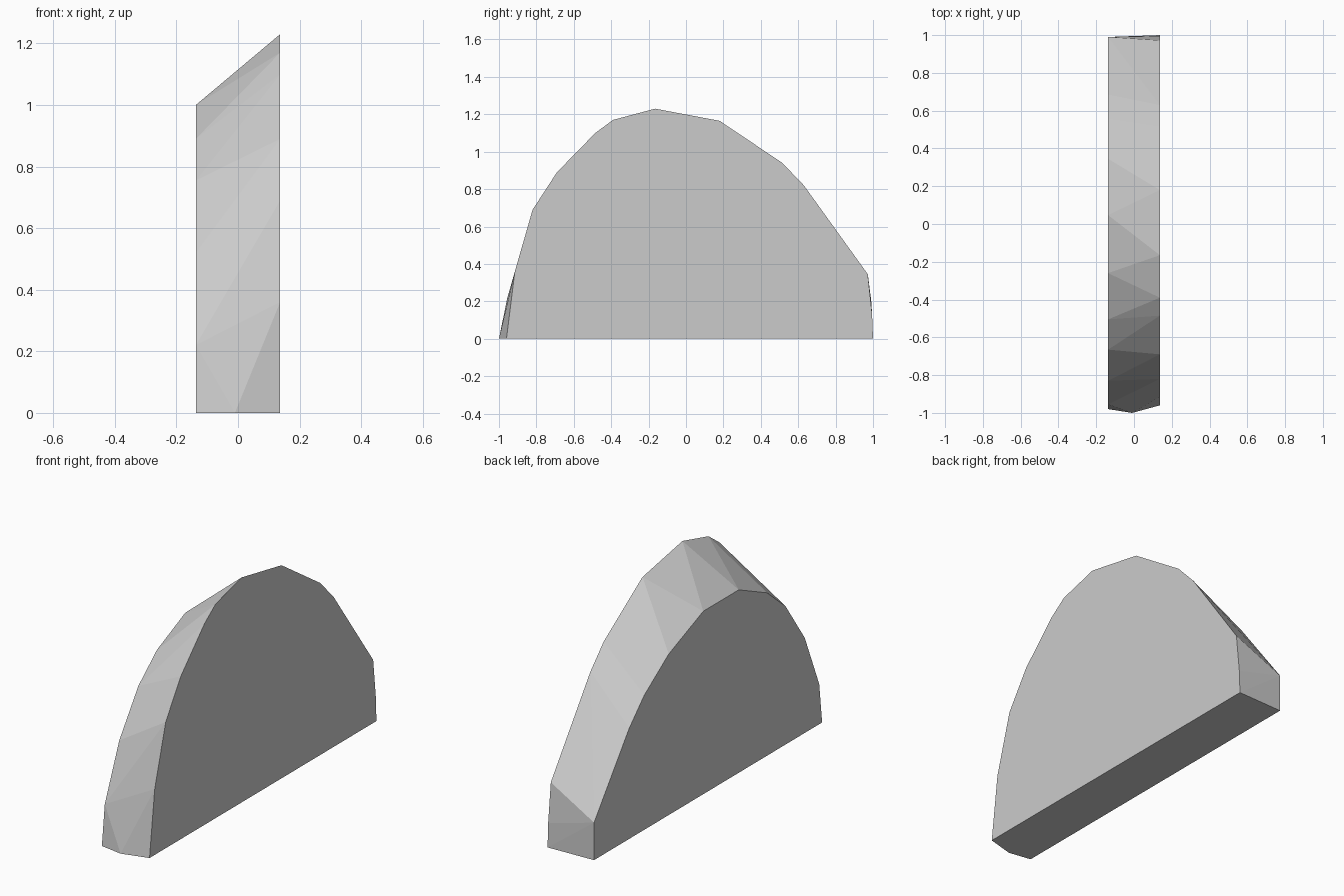
import bpy, bmesh, math

if "Cube" in bpy.data.objects:
    bpy.data.objects.remove(bpy.data.objects["Cube"])

# Side outlines of the slab as (y, z), from front to back
RIGHT = [(-0.96, 0), (-0.915, 0.36), (-0.82, 0.69), (-0.69, 0.89), (-0.485, 1.10),
         (-0.39, 1.17), (-0.165, 1.23), (0.18, 1.165), (0.515, 0.94), (0.63, 0.82),
         (0.972, 0.345), (0.995, 0.13), (1.0, 0)]
LEFT = [(-0.98, 0), (-0.955, 0.22), (-0.83, 0.52), (-0.665, 0.755), (-0.505, 0.89),
        (-0.26, 1.0), (0.047, 1.0), (0.345, 0.88), (0.556, 0.736), (0.686, 0.605),
        (0.99, 0.205), (0.99, 0)]
HALF_WIDTH = 0.137

grey = bpy.data.materials.new("plain grey")
grey.diffuse_color = (0.6, 0.6, 0.6, 1)
grey.use_nodes = True
grey.node_tree.nodes["Principled BSDF"].inputs["Base Color"].default_value = grey.diffuse_color

# Faceted rim: convex skin between the two outlines and the front toe point
bm = bmesh.new()
for y, z in RIGHT:
    bm.verts.new((HALF_WIDTH, y, z))
for y, z in LEFT:
    bm.verts.new((-HALF_WIDTH, y, z))
bm.verts.new((-0.01, -1.0, 0))
bmesh.ops.convex_hull(bm, input=bm.verts)

# Merge the flat sides and underside into single faces
bmesh.ops.dissolve_limit(bm, angle_limit=math.radians(0.5),
                         verts=bm.verts, edges=bm.edges)
bmesh.ops.recalc_face_normals(bm, faces=bm.faces)

mesh = bpy.data.meshes.new("domed_slab")
bm.to_mesh(mesh)
bm.free()
mesh.materials.append(grey)
slab = bpy.data.objects.new("domed_slab", mesh)
bpy.context.collection.objects.link(slab)
